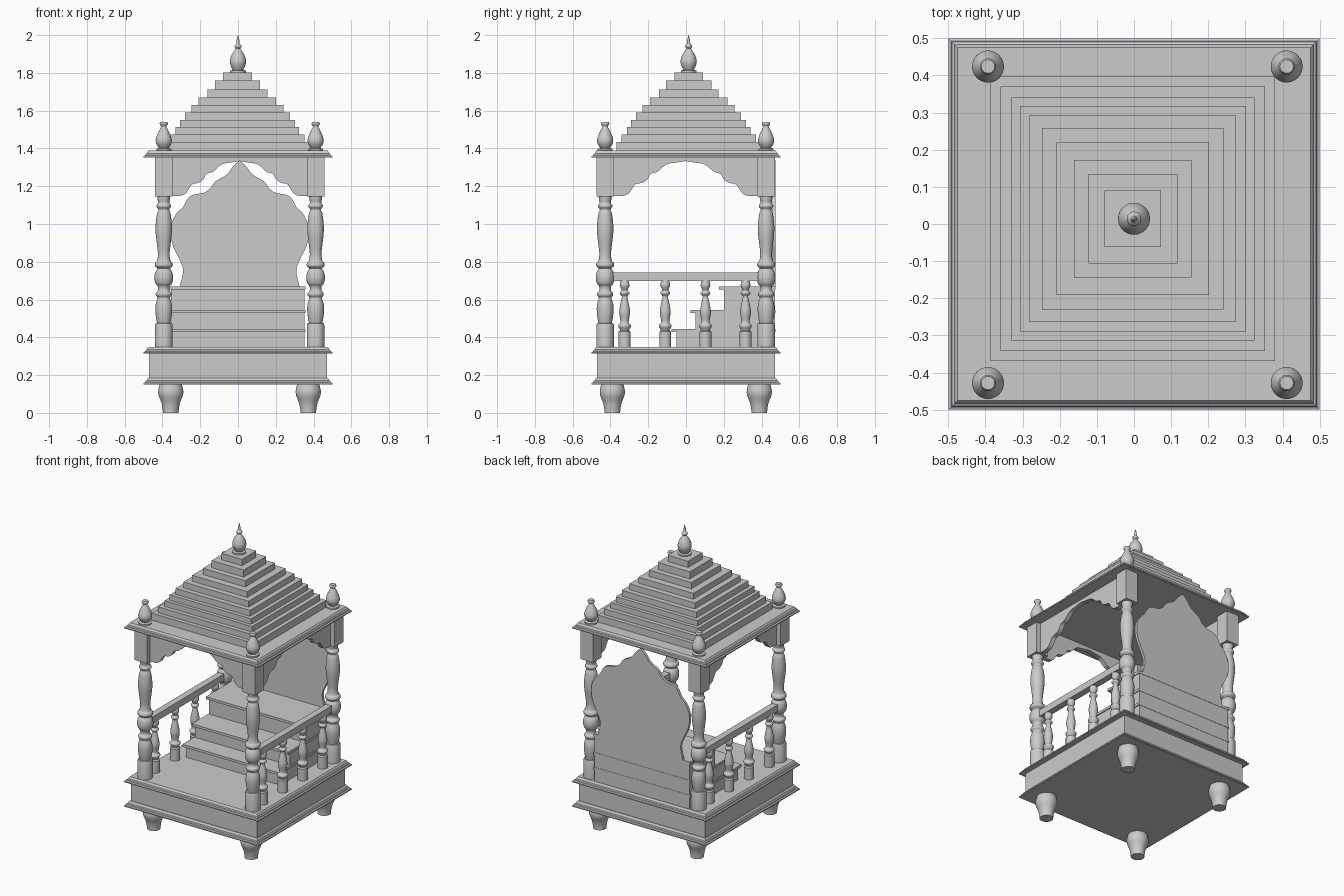
import bpy, bmesh, math
from mathutils import Vector


def finish(name, bm, smooth=False):
    bmesh.ops.recalc_face_normals(bm, faces=bm.faces)
    me = bpy.data.meshes.new(name)
    bm.to_mesh(me)
    bm.free()
    ob = bpy.data.objects.new(name, me)
    bpy.context.collection.objects.link(ob)
    if smooth:
        bpy.ops.object.select_all(action='DESELECT')
        ob.select_set(True)
        bpy.context.view_layer.objects.active = ob
        bpy.ops.object.shade_smooth_by_angle(angle=math.radians(40))
    return ob


def curve(pts, n=3):
    """Catmull-Rom smoothing of a 2D profile."""
    p = [Vector(q) for q in pts]
    p = [p[0]] + p + [p[-1]]
    out = []
    for a, b, c, d in zip(p, p[1:], p[2:], p[3:]):
        for i in range(n):
            t = i / n
            out.append(0.5 * (2 * b + (c - a) * t + (2 * a - 5 * b + 4 * c - d) * t * t
                              + (3 * b - a - 3 * c + d) * t ** 3))
    return out + [p[-1]]


def lathe(name, prof, x, y, sides=28):
    """Turned part from (radius, z); with 4 sides the radius is the half width."""
    bm = bmesh.new()
    square = sides == 4
    k = math.sqrt(2) if square else 1
    rings = []
    for r, z in prof:
        rings.append([bm.verts.new((x + k * r * math.cos(2 * math.pi * (i + 0.5) / sides),
                                    y + k * r * math.sin(2 * math.pi * (i + 0.5) / sides), z))
                      for i in range(sides)])
    for a, b in zip(rings, rings[1:]):
        for i in range(sides):
            j = (i + 1) % sides
            bm.faces.new((a[i], a[j], b[j], b[i]))
    bm.faces.new(rings[0])
    bm.faces.new(rings[-1])
    return finish(name, bm, not square)


def plate(name, outline, axis, lo, hi):
    """Extrude an (across, z) outline along the x or y axis."""
    bm = bmesh.new()
    put = (lambda u, z, d: (d, u, z)) if axis == 'x' else (lambda u, z, d: (u, d, z))
    f = bm.faces.new([bm.verts.new(put(u, z, lo)) for u, z in outline])
    g = bmesh.ops.extrude_face_region(bm, geom=[f])
    bmesh.ops.translate(bm, vec=Vector(put(0, 0, hi - lo)),
                        verts=[v for v in g['geom'] if isinstance(v, bmesh.types.BMVert)])
    return finish(name, bm)


def box(name, x0, x1, y0, y1, z0, z1):
    return plate(name, [(y0, z0), (y1, z0), (y1, z1), (y0, z1)], 'x', x0, x1)


PX, PY = (-0.393, 0.411), (-0.428, 0.424)

# plinth with flared mouldings, and its feet
lip = [(0.5, 0), (0.5, .007), (.492, .011), (.49, .018), (.483, .022), (.48, .03), (.475, .036)]
lathe("plinth", [(r, .15 + z) for r, z in lip] + [(.47, .186), (.47, .314)]
      + [(r, .314 + z) for r, z in lip], 0, 0, 4)
foot = curve([(.042, 0), (.043, .02), (.05, .055), (.064, .09), (.067, .115), (.062, .14), (.058, .155)])
for x in (-.356, .372):
    for y in (-.39, .388):
        lathe("foot", foot, x, y)

# corner columns, capital blocks and small finials
column = [(.047, .345), (.047, .465), (.044, .474), (.036, .475)] + curve(
    [(.036, .478), (.042, .51), (.045, .55), (.042, .58), (.034, .605), (.034, .612), (.042, .622),
     (.042, .635), (.031, .648), (.032, .67), (.044, .685), (.050, .715), (.045, .745),
     (.034, .765), (.046, .775), (.048, .785), (.044, .797), (.036, .805), (.031, .84), (.036, .89),
     (.043, .95), (.043, 1.0), (.036, 1.055), (.028, 1.075), (.038, 1.09), (.038, 1.10),
     (.030, 1.112), (.033, 1.13), (.036, 1.16)])
small = [(.040, 1.385), (.040, 1.397), (.026, 1.402)] + curve(
    [(.028, 1.405), (.040, 1.425), (.043, 1.445), (.036, 1.47), (.022, 1.50), (.014, 1.515),
     (.020, 1.525), (.022, 1.532), (.018, 1.541)])
for x in PX:
    for y in PY:
        lathe("column", column, x, y)
        lathe("capital_block", [(.046, 1.145), (.046, 1.355)], x, y, 4)
        lathe("corner_finial", small, x, y)

# scalloped arches on the front and both sides
half = [(.385, 1.147), (.325, 1.150), (.298, 1.165), (.278, 1.195), (.262, 1.212), (.23, 1.218),
        (.203, 1.235), (.185, 1.265), (.15, 1.276), (.122, 1.30), (.095, 1.318), (.05, 1.325), (0, 1.333)]
half = [(p.x, p.y) for p in curve(half, 3)]


def arch(centre, scale):
    edge = [(-u, z) for u, z in half] + [(u, z) for u, z in half[-2::-1]]
    return [(centre + u * scale, z) for u, z in edge + [(.385, 1.355), (-.385, 1.355)]]


plate("front_arch", arch(.009, .95), 'y', PY[0] - .015, PY[0] + .015)
for x in PX:
    plate("side_arch", arch(-.002, 1), 'x', x - .015, x + .015)

# side railings with balusters
baluster = [(.032, .345), (.032, .43), (.024, .436)] + curve(
    [(.024, .44), (.033, .455), (.033, .465), (.022, .48), (.026, .51), (.029, .535), (.024, .57),
     (.015, .61), (.016, .62), (.025, .63), (.025, .638), (.016, .65), (.025, .67), (.025, .685), (.018, .705)])
for x in PX:
    box("handrail", x - .022, x + .022, PY[0], PY[1], .697, .742)
    for y in (-.325, -.11, .103, .315):
        lathe("baluster", baluster, x, y, 20)

# three inner steps with overhanging treads
for y, z0, z1 in ((-.05, .345, .445), (.05, .445, .545), (.2, .545, .67)):
    box("step_riser", -.355, .352, y, .472, z0, z1 - .015)
    box("step_tread", -.362, .358, y - .026, .474, z1 - .017, z1)

# scalloped backboard
side = [(.318, .66), (.312, .69), (.302, .73), (.302, .77), (.325, .825), (.352, .88), (.366, .94),
        (.362, 1.0), (.335, 1.055), (.30, 1.09), (.275, 1.135), (.245, 1.155), (.19, 1.165),
        (.155, 1.19), (.13, 1.225), (.095, 1.245), (.065, 1.265), (.035, 1.305), (0, 1.338)]
side = [(p.x, p.y) for p in curve(side, 3)]
plate("backboard", [(.009 - u, z) for u, z in side] + [(.009 + u, z) for u, z in side[-2::-1]],
      'y', .456, .474)

# cornice, stepped roof and top finial
lathe("cornice", [(r, 1.352 + z) for r, z in lip], 0, 0, 4)
widths = (.383, .356, .327, .304, .278, .244, .205, .158, .12, .076)
levels = (1.385, 1.435, 1.475, 1.513, 1.55, 1.59, 1.63, 1.67, 1.712, 1.76, 1.803)
lathe("stepped_roof", [(w, z) for i, w in enumerate(widths) for z in levels[i:i + 2]], -.003, .014, 4)
lathe("top_finial", [(.042, 1.80), (.042, 1.812), (.028, 1.816)] + curve(
    [(.030, 1.82), (.040, 1.842), (.043, 1.865), (.034, 1.895), (.018, 1.92), (.012, 1.93),
     (.019, 1.938), (.018, 1.945), (.009, 1.955), (.007, 1.975), (.001, 2.0)]), 0, .014)
